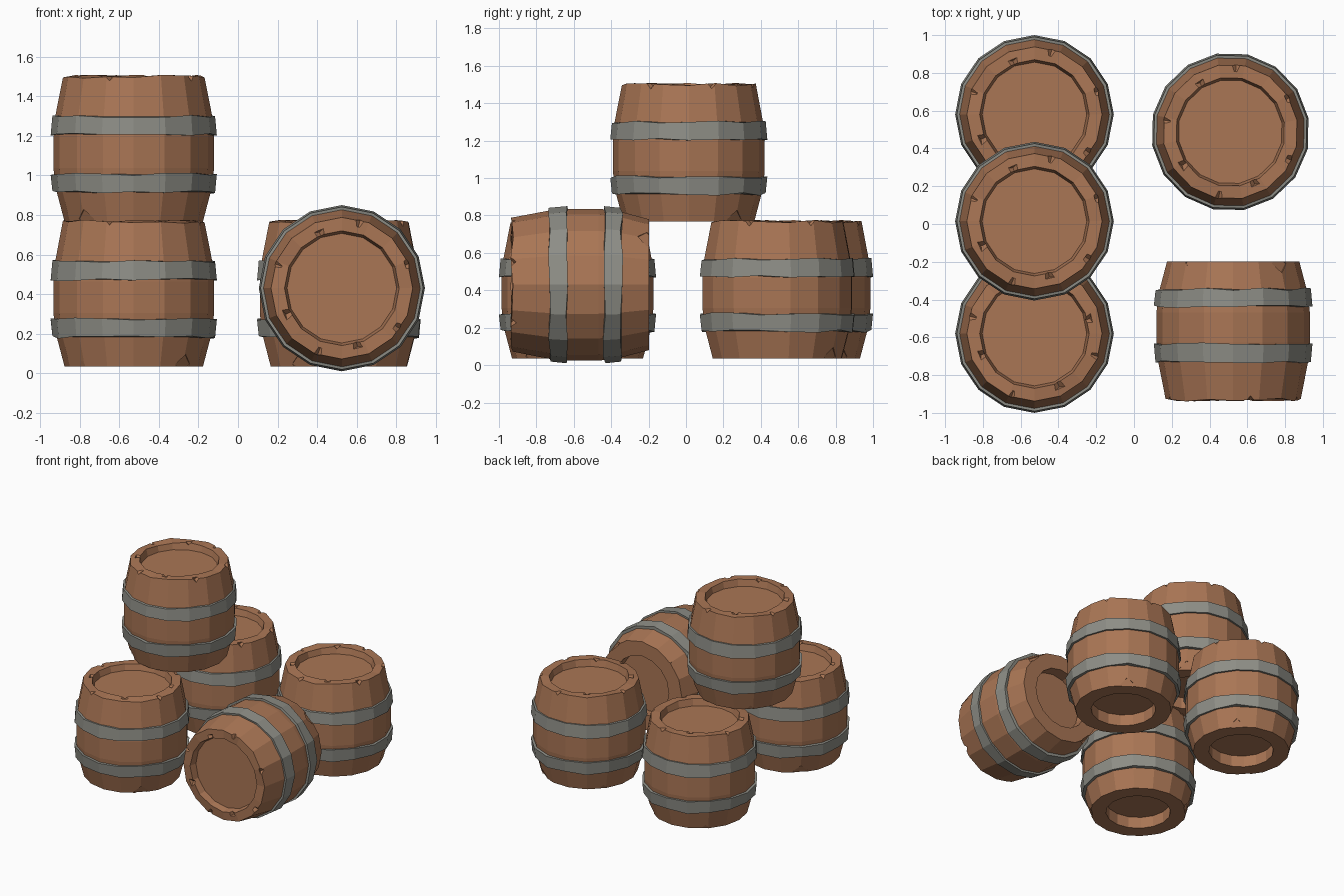
import bpy, bmesh, math, random
from mathutils import Matrix, Vector, Euler

if "Cube" in bpy.data.objects:
    bpy.data.objects.remove(bpy.data.objects["Cube"])

random.seed(4)
SIDES = 16


def material(name, color):
    m = bpy.data.materials.new(name)
    m.diffuse_color = color
    m.use_nodes = True
    m.node_tree.nodes["Principled BSDF"].inputs["Base Color"].default_value = m.diffuse_color
    return m


wood = material("wood", (0.40, 0.18, 0.09, 1))
iron = material("iron", (0.27, 0.27, 0.24, 1))


def lathe(bm, profile, jitter, closed=False):
    """Spin (radius, z) points about z; jitter maps a profile index to a z wobble."""
    rings = []
    for i, (r, z) in enumerate(profile):
        ring = []
        if r == 0:
            ring = [bm.verts.new((0, 0, z))] * SIDES
        else:
            for k in range(SIDES):
                a = 2 * math.pi * k / SIDES
                dz = random.uniform(-1, 1) * jitter.get(i, 0)
                ring.append(bm.verts.new((r * math.cos(a), r * math.sin(a), z + dz)))
        rings.append(ring)
    pairs = list(zip(rings, rings[1:]))
    if closed:
        pairs.append((rings[-1], rings[0]))
    for a, b in pairs:
        for k in range(SIDES):
            n = (k + 1) % SIDES
            quad = list(dict.fromkeys((a[k], a[n], b[n], b[k])))
            bm.faces.new(quad)


def finish(bm, name, mat):
    bmesh.ops.recalc_face_normals(bm, faces=bm.faces)
    me = bpy.data.meshes.new(name)
    bm.to_mesh(me)
    bm.free()
    me.materials.append(mat)
    return me


# Wooden body with a recess at each end and an uneven top rim
bm = bmesh.new()
lathe(bm, [(0, 0.09), (0.235, 0.09), (0.235, 0), (0.35, 0), (0.395, 0.17),
           (0.406, 0.27), (0.406, 0.43), (0.397, 0.53), (0.358, 0.732),
           (0.29, 0.735), (0.277, 0.685), (0, 0.685)], {8: 0.009, 9: 0.006})
body_mesh = finish(bm, "barrel_body", wood)

# Chips knocked out of the rims: (angle, radius, height, size)
chips = [(45, 0.375, 0.0, 0.075), (226, 0.375, 0.0, 0.075), (130, 0.37, 0.0, 0.05),
         (300, 0.37, 0.0, 0.04), (20, 0.37, 0.745, 0.05), (75, 0.36, 0.755, 0.06),
         (112, 0.295, 0.75, 0.045), (160, 0.36, 0.755, 0.055), (205, 0.3, 0.75, 0.05),
         (250, 0.36, 0.755, 0.06), (285, 0.295, 0.75, 0.045), (325, 0.365, 0.75, 0.06)]
bm = bmesh.new()
for ang, r, z, s in chips:
    a = math.radians(ang)
    rot = Matrix.Rotation(a, 4, 'Z') @ Euler((math.radians(45), math.radians(20), 0)).to_matrix().to_4x4()
    mat = Matrix.Translation(Vector((r * math.cos(a), r * math.sin(a), z))) @ rot
    bmesh.ops.create_cube(bm, size=s, matrix=mat)
cutter = bpy.data.objects.new("chip_cutter", finish(bm, "chip_cutter", wood))
source = bpy.data.objects.new("body_source", body_mesh)
for ob in (cutter, source):
    bpy.context.collection.objects.link(ob)
mod = source.modifiers.new("chips", 'BOOLEAN')
mod.operation = 'DIFFERENCE'
mod.solver = 'EXACT'
mod.object = cutter
deps = bpy.context.evaluated_depsgraph_get()
chipped = bpy.data.meshes.new_from_object(source.evaluated_get(deps))
for ob in (cutter, source):
    bpy.data.objects.remove(ob)

# Two wobbly iron hoops
hoop_meshes = []
for lo, hi, r_lo, r_hi in ((0.147, 0.24, 0.411, 0.42), (0.437, 0.532, 0.42, 0.411)):
    bm = bmesh.new()
    lathe(bm, [(0.385, lo), (r_lo, lo), (r_hi, hi), (0.385, hi)],
          {1: 0.008, 2: 0.008}, closed=True)
    hoop_meshes.append(finish(bm, "hoop", iron))

# Placement: name, base position, tilt about x, spin about own axis
barrels = [("back_left", (-0.527, 0.58, 0.035), 0, 0),
           ("front_left", (-0.527, -0.58, 0.035), 0, 90),
           ("stacked", (-0.527, 0.015, 0.768), 0, 0),
           ("back_right", (0.51, 0.488, 0.035), 0, 10),
           ("lying", (0.525, -0.198, 0.43), 90, 0)]
for name, pos, tilt, spin in barrels:
    world = (Matrix.Translation(pos) @ Matrix.Rotation(math.radians(tilt), 4, 'X')
             @ Matrix.Rotation(math.radians(spin), 4, 'Z'))
    parts = [("barrel_body", chipped), ("lower_hoop", hoop_meshes[0]), ("upper_hoop", hoop_meshes[1])]
    for part, me in parts:
        ob = bpy.data.objects.new(f"{name}_{part}", me)
        ob.matrix_world = world
        bpy.context.collection.objects.link(ob)
